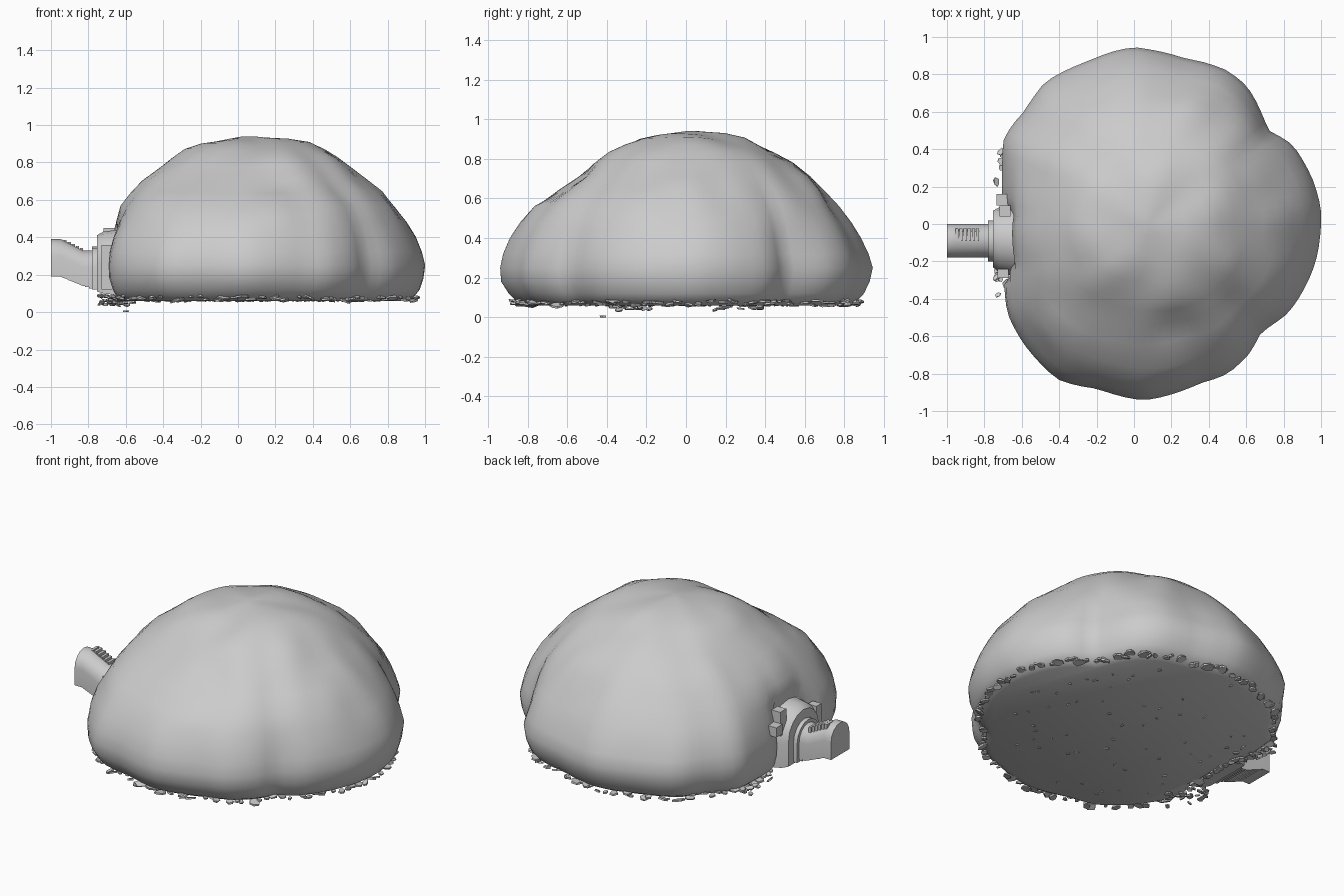
import bpy, bmesh, math, random
from mathutils import Vector, noise, Matrix

if "Cube" in bpy.data.objects:
    bpy.data.objects.remove(bpy.data.objects["Cube"])

random.seed(4)
CX = 0.08


def finish(name, bm, angle=None):
    bmesh.ops.recalc_face_normals(bm, faces=bm.faces[:])
    me = bpy.data.meshes.new(name)
    bm.to_mesh(me)
    bm.free()
    ob = bpy.data.objects.new(name, me)
    bpy.context.collection.objects.link(ob)
    if angle:
        bpy.ops.object.select_all(action='DESELECT')
        ob.select_set(True)
        bpy.context.view_layer.objects.active = ob
        bpy.ops.object.shade_smooth_by_angle(angle=math.radians(angle))
    return ob


def interp(x, pts):
    for (a, b), (c, d) in zip(pts, pts[1:]):
        if x <= c:
            return b + (d - b) * (x - a) / (c - a)
    return pts[-1][1]


def bridge(bm, rings):
    n = len(rings[0])
    for a, b in zip(rings, rings[1:]):
        for i in range(n):
            j = (i + 1) % n
            bm.faces.new((a[i], a[j], b[j], b[i]))


def add_box(bm, x0, x1, y0, y1, z0, z1):
    m = Matrix.Translation(((x0 + x1) / 2, (y0 + y1) / 2, (z0 + z1) / 2)) \
        @ Matrix.Diagonal((x1 - x0, y1 - y0, z1 - z0, 1))
    bmesh.ops.create_cube(bm, size=1, matrix=m)


# Plan outline of the mound, turned into radius by angle
outline = [(1, .07), (.95, .25), (.85, .42), (.72, .5), (.6, .74), (.5, .82), (.28, .88), (0, .945),
           (-.25, .87), (-.48, .76), (-.59, .6), (-.7, .46), (-.71, .28), (-.69, .05), (-.69, -.25),
           (-.68, -.48), (-.58, -.66), (-.41, -.83), (-.2, -.88), (.05, -.94), (.2, -.91), (.36, -.85),
           (.5, -.8), (.61, -.7), (.68, -.58), (.82, -.48), (.97, -.2)]
polar = [(math.atan2(y, x - CX) % math.tau, math.hypot(x - CX, y)) for x, y in outline]
polar.sort()
polar = [(polar[-1][0] - math.tau, polar[-1][1])] + polar + [(polar[0][0] + math.tau, polar[0][1])]

# Height profiles towards right, back, left, front
heights = [.06, .085, .12, .18, .25, .32, .4, .48, .56, .64, .71, .78, .83, .87, .9, .92, .935]
right = [.89, .94, .97, .99, 1, .98, .945, .895, .83, .745, .67, .58, .5, .42, .32, .2, .08]
back = [.87, .92, .955, .985, 1, .975, .935, .885, .82, .75, .67, .57, .48, .4, .31, .2, .07]
left = [.92, .95, .97, .99, .995, .985, .965, .935, .9, .84, .765, .65, .56, .47, .36, .22, .08]
front = [.87, .92, .955, .995, 1, .985, .95, .895, .83, .69, .58, .5, .42, .34, .27, .18, .07]
sides = [right, back, left, front]


def mound_point(th, k):
    th %= math.tau
    q = th / (math.pi / 2)
    i = int(q) % 4
    f = q - int(q)
    f = f * f * (3 - 2 * f)
    fr = sides[i][k] * (1 - f) + sides[(i + 1) % 4][k] * f
    z = heights[k]
    c, s = math.cos(th), math.sin(th)
    ell = 1 / math.hypot(c / (.92 if c > 0 else .78), s / .94)
    w = max(0, min(1, (.8 - z) / .45))
    r = fr * (ell + (interp(th, polar) - ell) * w)
    p = Vector((CX + r * c, r * s, z))
    if z > .07:
        amp = .022 if z > .5 else .008
        n = noise.noise(p * 4.5) * amp
        p += Vector((c * .7 * n, s * .7 * n, n * (.8 if z > .3 else .1)))
    # recess behind the entrance
    if p.x < -.5 and abs(p.y + .09) < .18 and p.z < .4:
        p.x += .04
    return p


# Rounded lumpy mound with flat base
N = 96
bm = bmesh.new()
rings = [[bm.verts.new(mound_point(math.tau * i / N, k)) for i in range(N)] for k in range(len(heights))]
bridge(bm, rings)
bm.faces.new(rings[0])
tip = bm.verts.new((CX, 0, .94))
for i in range(N):
    bm.faces.new((rings[-1][i], rings[-1][(i + 1) % N], tip))
finish("mound", bm, 50)


def arch(y0, y1, z0, z1, n=8):
    r = (y1 - y0) / 2
    pts = [(y0, z0)]
    pts += [((y0 + y1) / 2 - r * math.cos(math.pi * i / n), z1 - r + r * math.sin(math.pi * i / n))
            for i in range(n + 1)]
    return pts + [(y1, z0)]


def loft(name, stations):
    bm = bmesh.new()
    rings = [[bm.verts.new((x, y, z)) for y, z in arch(*a)] for x, *a in stations]
    bridge(bm, rings)
    bm.faces.new(rings[0])
    bm.faces.new(rings[-1])
    return finish(name, bm, 30)


# Bent arched entrance tunnel and its stepped collar
loft("entrance_tunnel", [(-1, -.18, 0, .19, .39), (-.95, -.18, 0, .19, .39),
                         (-.83, -.18, 0, .14, .33), (-.64, -.18, 0, .13, .33)])
loft("inner_collar", [(-.78, -.2, .02, .12, .35), (-.72, -.2, .02, .12, .35), (-.64, -.2, .02, .12, .35)])
loft("outer_collar", [(-.755, -.23, .07, .11, .41), (-.72, -.26, .09, .1, .43), (-.64, -.28, .1, .09, .44)])

# Steps under the tunnel
bm = bmesh.new()
for i in range(8):
    x = -.95 + i * .022
    z = .188 - i * .009
    add_box(bm, x, x + .022, -.175, -.005, z, z + .03)
finish("tunnel_steps", bm)

# Ribbed hatch on the tunnel roof
bm = bmesh.new()
for i in range(6):
    x = -.955 + i * .022
    z = .385 - max(0, x + .94) * .5
    add_box(bm, x, x + .017, -.09, -.025, z - .03, z + .004)
finish("roof_ribs", bm)

# Side brackets of the collar
bm = bmesh.new()
add_box(bm, -.735, -.67, .1, .16, .32, .38)
add_box(bm, -.72, -.66, .04, .1, .3, .45)
add_box(bm, -.73, -.67, -.29, -.24, .12, .36)
finish("collar_brackets", bm)


def flake(bm, c, size, thick, tilt):
    m = Matrix.Translation(c) @ Matrix.Rotation(random.uniform(0, 6.28), 4, 'Z') \
        @ Matrix.Rotation(random.uniform(-tilt, tilt), 4, 'X')
    n = random.randint(5, 7)
    rings = []
    for dz in (-thick, thick):
        rings.append([bm.verts.new(m @ Vector((size * math.cos(math.tau * i / n),
                      size * random.uniform(.5, .9) * math.sin(math.tau * i / n), dz))) for i in range(n)])
    bridge(bm, rings)
    bm.faces.new(rings[0])
    bm.faces.new(rings[1])


# Broken flakes around the base rim, under the base and by the entrance
bm = bmesh.new()
for i in range(110):
    th = math.tau * (i + random.random()) / 110
    p = mound_point(th, 1)
    p.z = random.uniform(.06, .085)
    flake(bm, p, random.uniform(.015, .04), .005, .5)
for i in range(60):
    th, r = random.uniform(0, 6.28), random.random() ** .5 * .8
    flake(bm, Vector((CX + r * math.cos(th) * .85, r * math.sin(th), .06)), random.uniform(.006, .015), .004, .3)
for i in range(45):
    y = random.choice((-.3, .27)) + random.uniform(-.13, .13)
    flake(bm, Vector((random.uniform(-.74, -.56), y, random.uniform(.035, .09))),
          random.uniform(.015, .03), .004, .7)
flake(bm, Vector((-.6, -.42, .004)), .02, .004, 0)
finish("rim_flakes", bm)
